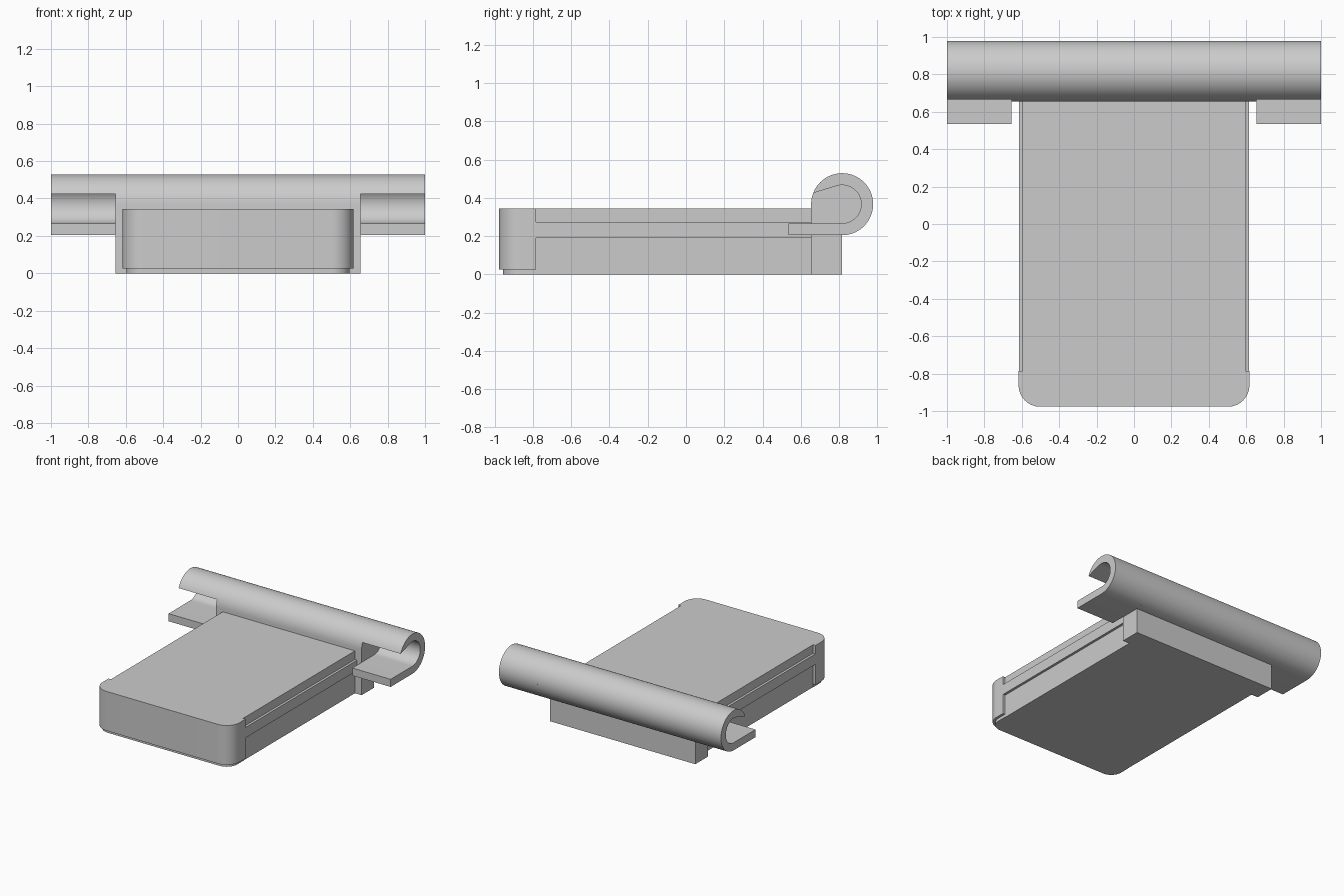
import bpy, bmesh
from math import sin, cos, radians, asin, degrees

if "Cube" in bpy.data.objects:
    bpy.data.objects.remove(bpy.data.objects["Cube"])

CY, CZ, RO, RI = 0.816, 0.367, 0.162, 0.1   # tube centre and radii


def arc(cx, cy, r, a0, a1, n):
    return [(cx + r * cos(radians(a0 + (a1 - a0) * i / n)),
             cy + r * sin(radians(a0 + (a1 - a0) * i / n))) for i in range(n + 1)]


def prism(name, profile, place, start, end):
    """Extrude a closed 2D profile; place(u, v, w) maps it into space."""
    bm = bmesh.new()
    face = bm.faces.new([bm.verts.new(place(u, v, start)) for u, v in profile])
    ext = bmesh.ops.extrude_face_region(bm, geom=[face])
    verts = [g for g in ext["geom"] if isinstance(g, bmesh.types.BMVert)]
    shift = [b - a for a, b in zip(place(0, 0, start), place(0, 0, end))]
    bmesh.ops.translate(bm, verts=verts, vec=shift)
    bmesh.ops.recalc_face_normals(bm, faces=bm.faces)
    mesh = bpy.data.meshes.new(name)
    bm.to_mesh(mesh)
    bm.free()
    ob = bpy.data.objects.new(name, mesh)
    bpy.context.collection.objects.link(ob)
    bpy.context.view_layer.objects.active = ob
    ob.select_set(True)
    bpy.ops.object.shade_smooth_by_angle(angle=radians(30))
    ob.select_set(False)
    return ob


def along_x(u, v, w):
    return (w, u, v)


def along_y(u, v, w):
    return (u, w, v)


def along_z(u, v, w):
    return (u, v, w)


# Open hooks at both ends of the rear bar
tip_z = 0.425
tip = 180 - degrees(asin((tip_z - CZ) / RO))
hook = (arc(CY, CZ, RO, tip, -90, 48) + [(0.535, CZ - RO), (0.535, CZ - RI)]
        + arc(CY, CZ, RI, -90, 107, 36))
for side, name in ((-1, "left_hook"), (1, "right_hook")):
    prism(name, hook, along_x, side * 0.655, side * 1.0)

# Solid middle of the bar with its mounting block
middle = [(CY - RO, 0), (CY, 0)] + arc(CY, CZ, RO, -90, 180, 48)
prism("bar_middle", middle, along_x, -0.655, 0.655)

# Body slab with a thin rail along each side
half = [(0.595, 0), (0.595, 0.19), (0.615, 0.19), (0.615, 0.275), (0.595, 0.275), (0.595, 0.345)]
body = half + [(-x, z) for x, z in reversed(half)]
prism("body_with_rails", body, along_y, -0.785, 0.66)


# Rounded front cap and its slightly inset base
def rounded_front(w, y, r):
    return ([(w, -0.785), (-w, -0.785)] + arc(-w + r, y + r, r, 180, 270, 14)
            + arc(w - r, y + r, r, 270, 360, 14))


prism("front_cap", rounded_front(0.617, -0.977, 0.115), along_z, 0.025, 0.345)
prism("front_cap_base", rounded_front(0.597, -0.957, 0.095), along_z, 0.0, 0.025)
